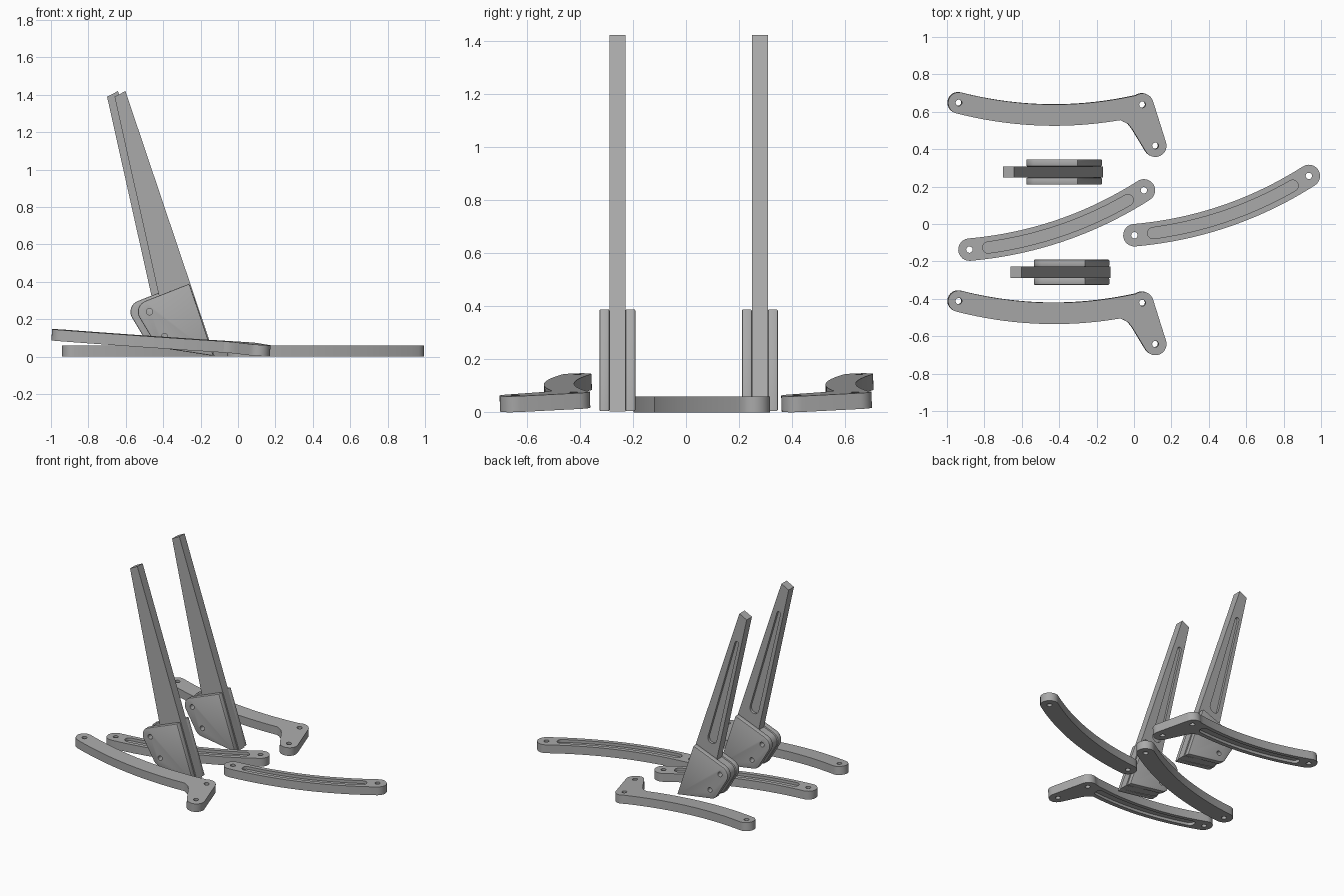
import bpy, bmesh, math
from mathutils import Vector

cube = bpy.data.objects.get("Cube")
if cube:
    bpy.data.objects.remove(cube, do_unlink=True)

grey = bpy.data.materials.new("plain_grey")
grey.use_nodes = True
grey.diffuse_color = (0.4, 0.4, 0.4, 1)
grey.node_tree.nodes["Principled BSDF"].inputs["Base Color"].default_value = grey.diffuse_color


# 2D outline helpers
def arc(cx, cy, r, a0, a1, n=12):
    angles = [math.radians(a0 + (a1 - a0) * i / n) for i in range(n + 1)]
    return [Vector((cx + r * math.cos(a), cy + r * math.sin(a))) for a in angles]


def bowed_edge(p, q, sag, offset, t0=0.0, t1=1.0, n=24):
    """Points beside a bowed line from p to q; positive offset is to its left."""
    p, q = Vector(p), Vector(q)
    d = q - p
    left = Vector((-d.y, d.x)).normalized()
    points = []
    for i in range(n + 1):
        t = t0 + (t1 - t0) * i / n
        tangent = (d - left * sag * 4 * (1 - 2 * t)).normalized()
        centre = p + d * t - left * sag * 4 * t * (1 - t)
        points.append(centre + Vector((-tangent.y, tangent.x)) * offset)
    return points


def cap(a, b, n=12):
    """Half circle from a to b, without its end points."""
    c, r = (a + b) / 2, (a - b).length / 2
    start = math.degrees(math.atan2(a.y - c.y, a.x - c.x))
    return arc(c.x, c.y, r, start, start + 180, n)[1:-1]


def bowed_band(p, q, sag, r, t0=0.0, t1=1.0):
    low = bowed_edge(p, q, sag, -r, t0, t1)
    high = bowed_edge(p, q, sag, r, t0, t1)[::-1]
    return low + cap(low[-1], high[0]) + high + cap(high[-1], low[0])


# Solid helpers
def prism(name, outline, lo, hi, upright=False):
    bm = bmesh.new()
    place = (lambda p, h: (p[0], h, p[1])) if upright else (lambda p, h: (p[0], p[1], h))
    face = bm.faces.new([bm.verts.new(place(p, lo)) for p in outline])
    top = bmesh.ops.extrude_face_region(bm, geom=[face])["geom"]
    shift = Vector(place((0, 0), hi - lo))
    bmesh.ops.translate(bm, vec=shift, verts=[g for g in top if isinstance(g, bmesh.types.BMVert)])
    bmesh.ops.recalc_face_normals(bm, faces=bm.faces)
    mesh = bpy.data.meshes.new(name)
    bm.to_mesh(mesh)
    bm.free()
    mesh.materials.append(grey)
    obj = bpy.data.objects.new(name, mesh)
    bpy.context.collection.objects.link(obj)
    return obj


def activate(obj):
    bpy.ops.object.select_all(action="DESELECT")
    obj.select_set(True)
    bpy.context.view_layer.objects.active = obj


def cut(obj, outline, lo, hi, upright=False):
    cutter = prism("cutter", outline, lo, hi, upright)
    cutter.hide_render = True
    mod = obj.modifiers.new("cut", "BOOLEAN")
    mod.operation, mod.solver, mod.object = "DIFFERENCE", "EXACT", cutter
    activate(obj)
    bpy.ops.object.modifier_apply(modifier=mod.name)
    bpy.data.objects.remove(cutter, do_unlink=True)


def drill(obj, holes, r, upright=False):
    for x, y in holes:
        cut(obj, arc(x, y, r, 0, 345, 23), -1, 1, upright)


def finish(obj):
    activate(obj)
    bpy.ops.object.shade_smooth_by_angle(angle=math.radians(30))


def duplicate(obj, name, offset):
    twin = obj.copy()
    twin.name = name
    twin.location = obj.location + Vector(offset)
    bpy.context.collection.objects.link(twin)


THICK = 0.06

# Bowed flat links, with a long pocket on top
ends = [(-0.88, -0.137), (0.053, 0.18)]
link = prism("left_bowed_link" if ends[0][0] > 0 else "right_bowed_link",
             bowed_band(*ends, 0.06, 0.06), 0, THICK)
drill(link, ends, 0.017)
cut(link, bowed_band(*ends, 0.06, 0.03, 0.1, 0.9), 0.04, 0.1)
finish(link)
duplicate(link, "left_bowed_link", (0.882, 0.077, 0))

# Cranked links, slightly tilted, with a pocket underneath
pivot = Vector((0.17, 0.38))
tip, elbow, foot = [Vector(p) - pivot for p in ((-0.944, 0.65), (0.04, 0.64), (0.11, 0.42))]
low = bowed_edge(tip, elbow, 0.06, -0.058, 0, 0.87)
high = bowed_edge(tip, elbow, 0.06, 0.056, 0, 0.95)[::-1]
inner = [Vector(p) - pivot for p in ((-0.06, 0.549), (-0.035, 0.535), (-0.015, 0.51))]
outline = (low + inner + arc(*foot, 0.06, 212, 378) + arc(*elbow, 0.06, 18, 125)
           + high + cap(high[-1], low[0]))
crank = prism("rear_cranked_link", outline, 0, THICK)
drill(crank, (tip, elbow, foot), 0.017)
cut(crank, bowed_band(tip, elbow, 0.06, 0.03, 0.1, 0.88), -0.1, 0.02)
crank.location = (pivot.x, pivot.y, 0)
crank.rotation_euler = (0.03, 0.068, 0)
finish(crank)
duplicate(crank, "front_cranked_link", (0, -1.06, 0))

# Upright: tapered bar held in a two-cheek bracket with a spacer
holes = [(-0.473, 0.24), (-0.393, 0.107)]
cheek = (arc(*holes[0], 0.062, 110, 211) + arc(*holes[1], 0.062, 211, 262)
         + [Vector((-0.13, 0.004)), Vector((-0.26, 0.39))])
middle = sum(cheek, Vector((0, 0))) / len(cheek)
middle.x += 0.08
bar_outline = [(-0.66, 1.39), (-0.36, 0.045), (-0.125, 0.004), (-0.602, 1.42)]
pocket = arc(-0.58, 1.2, 0.014, 10, 195) + arc(-0.385, 0.46, 0.035, 195, 375)

parts = [
    prism("front_upright_bar", bar_outline, -0.03, 0.03, True),
    prism("front_bracket_spacer", [middle + (p - middle) * 0.94 for p in cheek], -0.029, 0.029, True),
    prism("front_outer_cheek", cheek, -0.068, -0.03, True),
    prism("front_inner_cheek", cheek, 0.03, 0.068, True),
]
cut(parts[0], pocket, 0.012, 0.1, True)
for part in parts:
    if "cheek" in part.name:
        bevel = part.modifiers.new("soft_edges", "BEVEL")
        bevel.width, bevel.segments = 0.006, 2
        activate(part)
        bpy.ops.object.modifier_apply(modifier=bevel.name)
    drill(part, holes, 0.017, True)
    part.location = (0, -0.258, 0)
    finish(part)
    duplicate(part, part.name.replace("front", "rear"), (-0.04, 0.536, 0))
